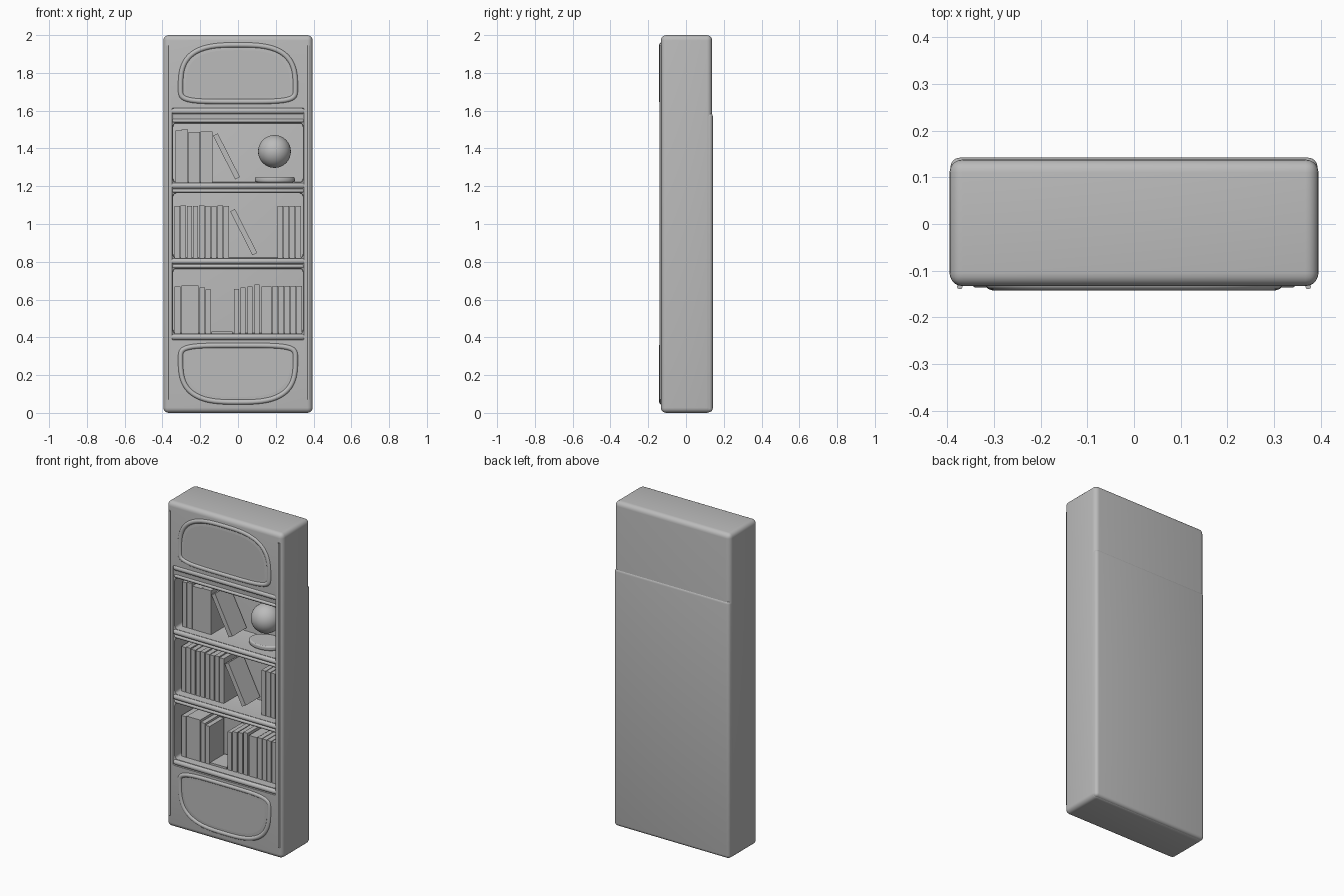
import bpy
import math
from mathutils import Vector

if "Cube" in bpy.data.objects:
    bpy.data.objects.remove(bpy.data.objects["Cube"], do_unlink=True)

grey = bpy.data.materials.new("plain_grey")
grey.use_nodes = True
GREY = (0.5, 0.5, 0.5, 1)
grey.diffuse_color = GREY
grey.node_tree.nodes["Principled BSDF"].inputs["Base Color"].default_value = GREY


def finish(name, smooth=True):
    ob = bpy.context.object
    ob.name = name
    ob.data.materials.append(grey)
    if smooth:
        bpy.ops.object.shade_smooth_by_angle(angle=math.radians(40))
    return ob


def apply_modifier(ob, mod):
    bpy.context.view_layer.objects.active = ob
    bpy.ops.object.modifier_apply(modifier=mod.name)


def box(name, x, y, z, bevel=0.0, segments=4):
    """Box from (min, max) pairs, optionally with rounded edges."""
    spans = (x, y, z)
    bpy.ops.mesh.primitive_cube_add(size=1, location=[(a + b) / 2 for a, b in spans])
    ob = bpy.context.object
    ob.scale = [b - a for a, b in spans]
    bpy.ops.object.transform_apply(location=False, rotation=False, scale=True)
    if bevel:
        mod = ob.modifiers.new("round", "BEVEL")
        mod.width = bevel
        mod.segments = segments
        apply_modifier(ob, mod)
    return finish(name, bevel > 0)


def tube(name, points, radius, closed=False):
    """Round tube along a path, turned into a mesh."""
    curve = bpy.data.curves.new(name, "CURVE")
    curve.dimensions = "3D"
    curve.bevel_depth = radius
    curve.bevel_resolution = 3
    curve.use_fill_caps = True
    spline = curve.splines.new("POLY")
    spline.points.add(len(points) - 1)
    for p, co in zip(spline.points, points):
        p.co = (*co, 1)
    spline.use_cyclic_u = closed
    ob = bpy.data.objects.new(name, curve)
    bpy.context.collection.objects.link(ob)
    bpy.ops.object.select_all(action="DESELECT")
    ob.select_set(True)
    bpy.context.view_layer.objects.active = ob
    bpy.ops.object.convert(target="MESH")
    return finish(name)


# Cabinet body
FRONT, BACK = -0.133, 0.138
body = box("cabinet_body", (-0.395, 0.395), (FRONT, BACK), (0, 2), 0.028, 5)
box("back_panel", (-0.393, 0.393), (0.08, 0.142), (0.004, 1.59), 0.02)


def carve(x, y, z, bevel):
    cutter = box("cutter", x, y, z, bevel)
    mod = body.modifiers.new("carve", "BOOLEAN")
    mod.object = cutter
    mod.solver = "EXACT"
    apply_modifier(body, mod)
    bpy.data.objects.remove(cutter, do_unlink=True)


# Shallow front recess, then the three shelf bays
carve((-0.35, 0.35), (-0.3, -0.121), (0.385, 1.615), 0.01)
bays = [(0.42, 0.765), (0.82, 1.165), (1.22, 1.535)]
for z in bays:
    carve((-0.345, 0.345), (-0.3, 0.09), z, 0.018)
bpy.context.view_layer.objects.active = body
bpy.ops.object.select_all(action="DESELECT")
body.select_set(True)
bpy.ops.object.shade_smooth_by_angle(angle=math.radians(40))

# Rounded lips along the shelf edges
for z, r in [(0.402, 0.016), (0.803, 0.016), (1.203, 0.016), (1.598, 0.016),
             (0.776, 0.01), (1.176, 0.01), (1.547, 0.01)]:
    tube("shelf_lip", [(-0.348, -0.112, z), (-0.335, -0.121, z),
                       (0.335, -0.121, z), (0.348, -0.112, z)], r)

# Slim upright trims
for side in (-1, 1):
    tube("side_trim", [(side * 0.373, -0.134, z) for z in (0.07, 1.945)], 0.006)


# Door panels: one gently curved end and one nearly square end
def outline(half_w, mid, tall, short, flip, y):
    points = []
    for i in range(96):
        a = math.tau * i / 96
        c, s = math.cos(a), math.sin(a)
        n = 3.0 if s > 0 else 4.5
        h = tall if s > 0 else short
        px = math.copysign(abs(c) ** (2 / n), c) * half_w
        pz = math.copysign(abs(s) ** (2 / n), s) * h
        points.append(Vector((px, y, mid + flip * pz)))
    return points


for name, mid, flip in (("upper_door", 1.72, 1), ("lower_door", 0.285, -1)):
    tube(name + "_rim", outline(0.304, mid, 0.228, 0.072, flip, -0.128), 0.014, True)
    ring = outline(0.276, mid, 0.2, 0.046, flip, FRONT - 0.002)
    mesh = bpy.data.meshes.new(name + "_panel")
    order = range(len(ring)) if flip > 0 else range(len(ring) - 1, -1, -1)
    mesh.from_pydata(ring, [], [list(order)])
    panel = bpy.data.objects.new(name + "_panel", mesh)
    mesh.materials.append(grey)
    bpy.context.collection.objects.link(panel)

# Upright books: left edge, width, height
BOOK_Y = (-0.07, 0.07)


def book(left, width, floor, height):
    box("book", (left, left + width), BOOK_Y, (floor, floor + height))


low, middle, high = (b[0] for b in bays)
for left, width, height in [(-0.336, 0.032, 0.25), (-0.3, 0.092, 0.255),
                            (-0.204, 0.028, 0.243), (-0.172, 0.028, 0.233),
                            (-0.022, 0.028, 0.235), (0.013, 0.028, 0.245),
                            (0.05, 0.028, 0.25), (0.087, 0.028, 0.26),
                            (0.124, 0.054, 0.25)]:
    book(left, width, low, height)
for i in range(5):
    book(0.183 + i * 0.032, 0.028, low, 0.253)
for i in range(9):
    book(-0.336 + i * 0.0325, 0.028, middle, 0.275 + 0.004 * (i % 3 == 1))
for i in range(4):
    book(0.209 + i * 0.032, 0.028, middle, 0.275)
for left, width, height in [(-0.33, 0.03, 0.275), (-0.299, 0.035, 0.28),
                            (-0.262, 0.062, 0.266), (-0.199, 0.064, 0.27)]:
    book(left, width, high, height)

# Book lying flat and two leaning books
box("flat_book", (-0.14, -0.03), BOOK_Y, (low, low + 0.012))
for x, z in ((-0.061, 1.358), (0.03, 0.957)):
    leaning = box("leaning_book", (x - 0.014, x + 0.014), BOOK_Y, (z - 0.13, z + 0.13))
    leaning.rotation_euler.y = -math.radians(27)

# Ornamental ball and its round stand
bpy.ops.mesh.primitive_uv_sphere_add(segments=32, ring_count=16, radius=0.087,
                                     location=(0.193, 0, 1.384))
finish("ornament_ball")
bpy.ops.mesh.primitive_cylinder_add(vertices=32, radius=0.106, depth=0.028,
                                    location=(0.195, 0, high + 0.015))
bpy.context.object.scale.y = 0.75
mod = bpy.context.object.modifiers.new("round", "BEVEL")
mod.width, mod.segments = 0.009, 3
finish("ornament_stand")
